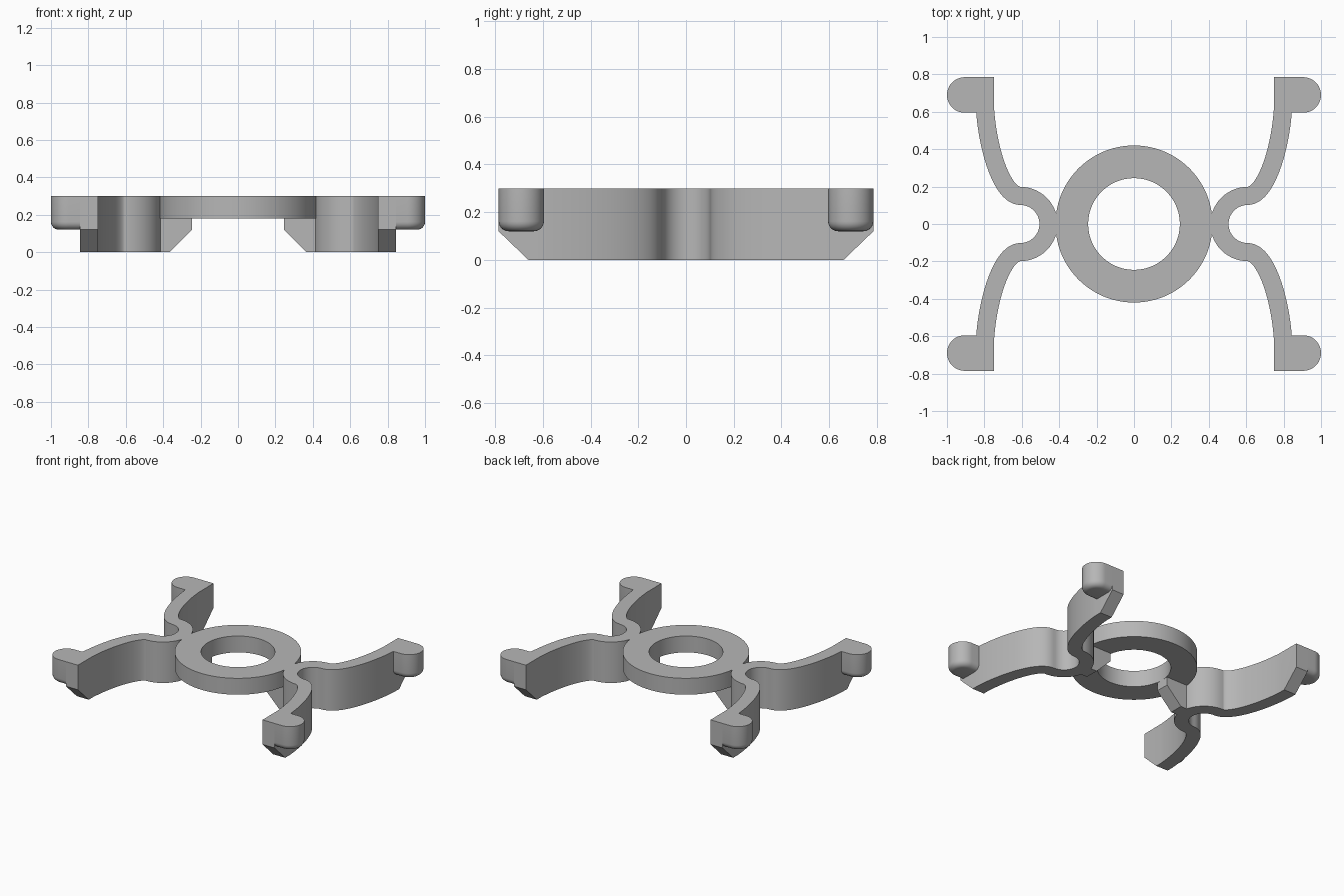
import bpy, bmesh
from math import pi, cos, sin
from mathutils import Vector
from mathutils.geometry import interpolate_bezier

TOP = 0.30
cube = bpy.data.objects.get("Cube")
if cube:
    bpy.data.objects.remove(cube, do_unlink=True)

grey = bpy.data.materials.new("plain_grey")
grey.use_nodes = True
colour = (0.47, 0.47, 0.47, 1)
grey.diffuse_color = colour
grey.node_tree.nodes["Principled BSDF"].inputs["Base Color"].default_value = colour


def prism(points, offset):
    """Closed outline of 3D points, extruded by an offset."""
    bm = bmesh.new()
    face = bm.faces.new([bm.verts.new(p) for p in points])
    result = bmesh.ops.extrude_face_region(bm, geom=[face], use_keep_orig=True)
    moved = [v for v in result["geom"] if isinstance(v, bmesh.types.BMVert)]
    bmesh.ops.translate(bm, verts=moved, vec=offset)
    return bm


def finish(bm, name):
    bmesh.ops.recalc_face_normals(bm, faces=bm.faces)
    mesh = bpy.data.meshes.new(name)
    bm.to_mesh(mesh)
    bm.free()
    mesh.materials.append(grey)
    obj = bpy.data.objects.new(name, mesh)
    bpy.context.collection.objects.link(obj)
    bpy.ops.object.select_all(action='DESELECT')
    obj.select_set(True)
    bpy.context.view_layer.objects.active = obj
    bpy.ops.object.shade_smooth_by_angle(angle=pi / 6)


def add_ring(inner, outer, low, high, steps=96):
    bm = bmesh.new()
    loops = []
    for r, z in ((inner, low), (outer, low), (outer, high), (inner, high)):
        loops.append([bm.verts.new((r * cos(2 * pi * i / steps),
                                    r * sin(2 * pi * i / steps), z)) for i in range(steps)])
    for a, b in zip(loops, loops[1:] + loops[:1]):
        for i in range(steps):
            j = (i + 1) % steps
            bm.faces.new((a[i], a[j], b[j], b[i]))
    finish(bm, "centre_ring")


def arm_centreline():
    """Half of the arm path: quarter bend, S-curve, straight tip."""
    path = [Vector((0.607 - 0.15 * cos(a), 0.15 * sin(a)))
            for a in (pi / 2 * i / 14 for i in range(14))]
    curve = interpolate_bezier(Vector((0.607, 0.15)), Vector((0.70, 0.15)),
                               Vector((0.78, 0.38)), Vector((0.796, 0.61)), 24)
    path += [p.to_2d() for p in curve]
    path.append(Vector((0.797, 0.785)))
    return [Vector((p.x, -p.y)) for p in path[:0:-1]] + path


def add_arm(side, label):
    path = arm_centreline()
    left, right = [], []
    for i, p in enumerate(path):
        along = (path[min(i + 1, len(path) - 1)] - path[max(i - 1, 0)]).normalized()
        if i in (0, len(path) - 1):
            along = Vector((0, 1))
        across = Vector((-along.y, along.x)) * 0.0485
        left.append(p + across)
        right.append(p - across)
    outline = [(side * p.x, p.y, 0) for p in left + right[::-1]]
    bm = prism(outline, (0, 0, TOP))
    # Slanted undersides at both tips
    for end in (1, -1):
        cut = bmesh.ops.bisect_plane(
            bm, geom=bm.verts[:] + bm.edges[:] + bm.faces[:], clear_outer=True,
            plane_co=(0, end * 0.66, 0), plane_no=(0, end * 0.12, -0.125))
        edges = [e for e in cut["geom_cut"] if isinstance(e, bmesh.types.BMEdge)]
        bmesh.ops.holes_fill(bm, edges=edges, sides=0)
    finish(bm, label + "_spring_arm")


def add_pad(side, end, label):
    r, mid = 0.095, 0.69
    outline = [(side * 0.83, end * (mid - r), 0.12)]
    for i in range(25):
        a = -pi / 2 + pi * i / 24
        outline.append((side * (1 - r + r * cos(a)), end * (mid + r * sin(a)), 0.12))
    outline.append((side * 0.83, end * (mid + r), 0.12))
    bm = prism(outline, (0, 0, TOP - 0.12))
    # Rounded lower rim, left square where the pad meets the arm
    rim = [e for e in bm.edges if all(v.co.z < 0.13 for v in e.verts)
           and any(abs(v.co.x) > 0.84 for v in e.verts)]
    bmesh.ops.bevel(bm, geom=rim, offset=0.042, segments=6, profile=0.5,
                    affect='EDGES', clamp_overlap=True)
    finish(bm, label + "_pad")


def add_gusset(side, label):
    profile = ((0.245, 0.185), (0.245, 0.12), (0.365, 0), (0.47, 0), (0.47, 0.185))
    bm = prism([(side * x, -0.05, z) for x, z in profile], (0, 0.1, 0))
    finish(bm, label + "_gusset")


add_ring(0.245, 0.42, 0.18, TOP)
for side, label in ((1, "left"), (-1, "right")):
    add_arm(side, label)
    add_gusset(side, label)
    for end, place in ((1, "back"), (-1, "front")):
        add_pad(side, end, place + "_" + label)
